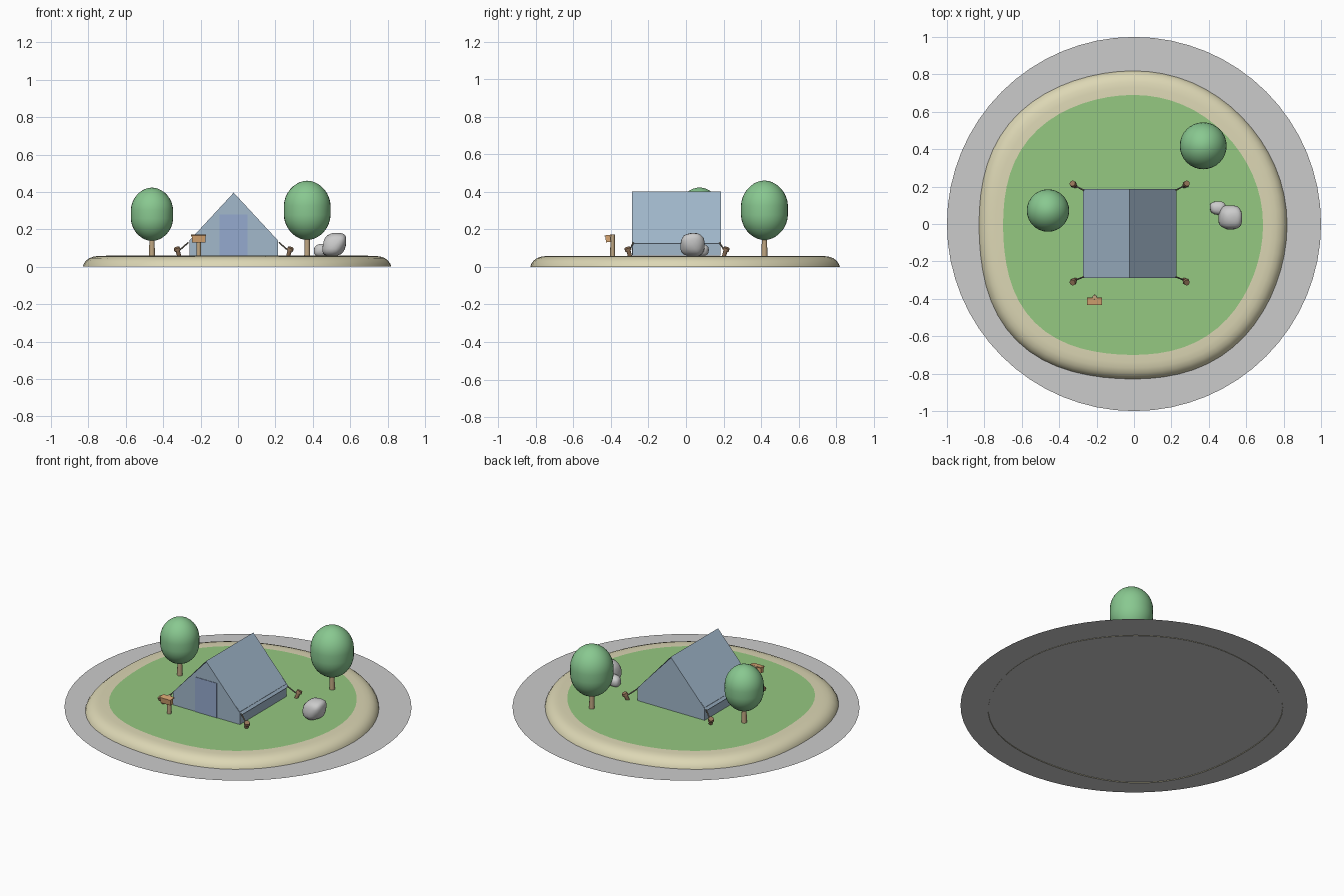
import bpy, bmesh, math, random
from mathutils import Vector, Matrix, noise

if "Cube" in bpy.data.objects:
    bpy.data.objects.remove(bpy.data.objects["Cube"])


def mat(name, r, g, b):
    m = bpy.data.materials.new(name)
    m.diffuse_color = (r, g, b, 1)
    m.use_nodes = True
    m.node_tree.nodes["Principled BSDF"].inputs["Base Color"].default_value = m.diffuse_color
    return m


SAND = mat("sand", .72, .68, .46)
GRASS = mat("grass", .30, .58, .22)
CANVAS = mat("canvas", .36, .48, .60)
DOOR = mat("door_cloth", .30, .40, .62)
LEAF = mat("leaf", .25, .58, .28)
BARK = mat("bark", .52, .38, .22)
PEG = mat("peg_wood", .30, .18, .10)
ROPE = mat("rope", .22, .20, .15)
BOARD = mat("board_wood", .68, .38, .17)


def finish(name, bm, m=None, smooth=None):
    me = bpy.data.meshes.new(name)
    bm.to_mesh(me)
    bm.free()
    ob = bpy.data.objects.new(name, me)
    bpy.context.collection.objects.link(ob)
    if m:
        me.materials.append(m)
    if smooth:
        bpy.ops.object.select_all(action='DESELECT')
        ob.select_set(True)
        bpy.context.view_layer.objects.active = ob
        bpy.ops.object.shade_smooth_by_angle(angle=math.radians(smooth))
    return ob


def polygons(name, verts, faces, m):
    bm = bmesh.new()
    vs = [bm.verts.new(v) for v in verts]
    for f in faces:
        bm.faces.new([vs[i] for i in f])
    return finish(name, bm, m)


def rod(name, a, b, r1, r2, m, n=12):
    a, b = Vector(a), Vector(b)
    d = b - a
    M = Matrix.Translation((a + b) / 2) @ d.to_track_quat('Z', 'Y').to_matrix().to_4x4()
    bm = bmesh.new()
    bmesh.ops.create_cone(bm, cap_ends=True, segments=n, radius1=r1, radius2=r2,
                          depth=d.length, matrix=M)
    return finish(name, bm, m, 40)


def box(name, c, size, m, tilt=0):
    bm = bmesh.new()
    M = Matrix.Translation(c) @ Matrix.Rotation(tilt, 4, 'X') @ Matrix.Diagonal((*size, 1))
    bmesh.ops.create_cube(bm, size=1, matrix=M)
    return finish(name, bm, m)


def island(name, profile, m, wobble=1.0, cap=False, n=64):
    """Irregular round outline swept through (radius, z) pairs."""
    bm = bmesh.new()
    rings = []
    for r, z in profile:
        ring = []
        for i in range(n):
            a = 2 * math.pi * i / n
            s = math.sin(2 * a) ** 2
            f = 1 + wobble * s * (.03 - .03 * math.cos(a) - .02 * math.sin(a))
            ring.append(bm.verts.new((r * f * math.cos(a) - .005 * wobble,
                                      r * f * math.sin(a) - .005 * wobble, z)))
        rings.append(ring)
    for lo, hi in zip(rings, rings[1:]):
        for i in range(n):
            j = (i + 1) % n
            bm.faces.new((lo[i], lo[j], hi[j], hi[i]))
    if cap:
        bm.faces.new(rings[-1])
    return finish(name, bm, m, 50)


# Ground: water sheet, sand rim, grass
island("water_sheet", [(1.0, .004)], None, wobble=0, cap=True)
island("sand_rim", [(.825, 0), (.82, .015), (.808, .032), (.79, .046), (.765, .055),
                    (.735, .058), (.69, .059)], SAND)
island("grass", [(.695, .06)], GRASS, cap=True)

# Tent: body with two gables, roof sheets, door
CX, Y0, Y1, G = -.023, -.285, .183, .06
W, EAVE, RIDGE = .236, .125, .402
half = [(CX - W, G), (CX + W, G), (CX + W, EAVE + .016), (CX, RIDGE - .006), (CX - W, EAVE + .016)]
polygons("tent_body", [(x, Y0, z) for x, z in half] + [(x, Y1, z) for x, z in half],
         [(0, 1, 2, 3, 4), (9, 8, 7, 6, 5), (1, 6, 7, 2), (5, 0, 4, 9)], CANVAS)
R0, R1, RW = Y0 - .004, Y1 + .004, .249
polygons("tent_roof", [(CX - RW, R0, EAVE), (CX, R0, RIDGE), (CX + RW, R0, EAVE),
                       (CX - RW, R1, EAVE), (CX, R1, RIDGE), (CX + RW, R1, EAVE)],
         [(0, 1, 4, 3), (1, 2, 5, 4)], CANVAS)
box("tent_door", (-.024, Y0 - .001, .17), (.152, .004, .22), DOOR)

# Guy ropes and pegs at the four corners
for sx in (-1, 1):
    for sy, ye, yp in ((-1, R0 + .008, -.302), (1, R1 - .008, .206)):
        eave = Vector((CX + sx * .243, ye, EAVE + .004))
        peg = Vector((CX + sx * .295, yp, .084))
        rod("guy_rope", eave, peg, .004, .004, ROPE, 8)
        top = peg + Vector((sx * .006, sy * .006, .006))
        rod("tent_peg", peg - Vector((sx * .004, sy * .004, .028)), top, .011, .012, PEG)
        rod("peg_head", top - Vector((0, 0, .002)), top + Vector((sx * .005, sy * .005, .012)),
            .018, .016, PEG)

# Trees
for x, y, r, z0, z1 in ((-.46, .072, .113, .138, .423), (.37, .418, .125, .143, .46)):
    rod("tree_trunk", (x, y, G - .005), (x, y, z0 + .04), .016, .013, BARK)
    bm = bmesh.new()
    bmesh.ops.create_uvsphere(bm, u_segments=32, v_segments=20, radius=1)
    for v in bm.verts:
        p = v.co.copy()
        k = 1 + .10 * (1 - p.z * p.z) * abs(p.z)
        v.co = (x + p.x * r * k, y + p.y * r * k, (z0 + z1) / 2 + p.z * (z1 - z0) / 2)
    finish("tree_crown", bm, LEAF, 60)

# Rocks
for c, s, lean, seed in (((.515, .035, .118), (.062, .066, .064), .25, 3),
                         ((.448, .085, .088), (.042, .036, .034), .1, 8)):
    bm = bmesh.new()
    bmesh.ops.create_icosphere(bm, subdivisions=3, radius=1)
    for v in bm.verts:
        p = v.co.copy()
        q = Vector([math.copysign(abs(t) ** .8, t) for t in p])
        q *= 1 + .10 * noise.noise(p * 1.2 + Vector((seed, seed, 0)))
        v.co = Vector((c[0] + s[0] * (q.x + lean * q.z), c[1] + s[1] * q.y, c[2] + s[2] * q.z))
    finish("rock", bm, None, 60)

# Signpost with blank board
rod("sign_post", (-.21, -.391, G - .005), (-.21, -.391, .172), .013, .012, BARK)
box("sign_board", (-.211, -.415, .149), (.072, .026, .034), BOARD, .12)
box("sign_cap", (-.211, -.414, .167), (.078, .04, .006), BOARD, .12)
